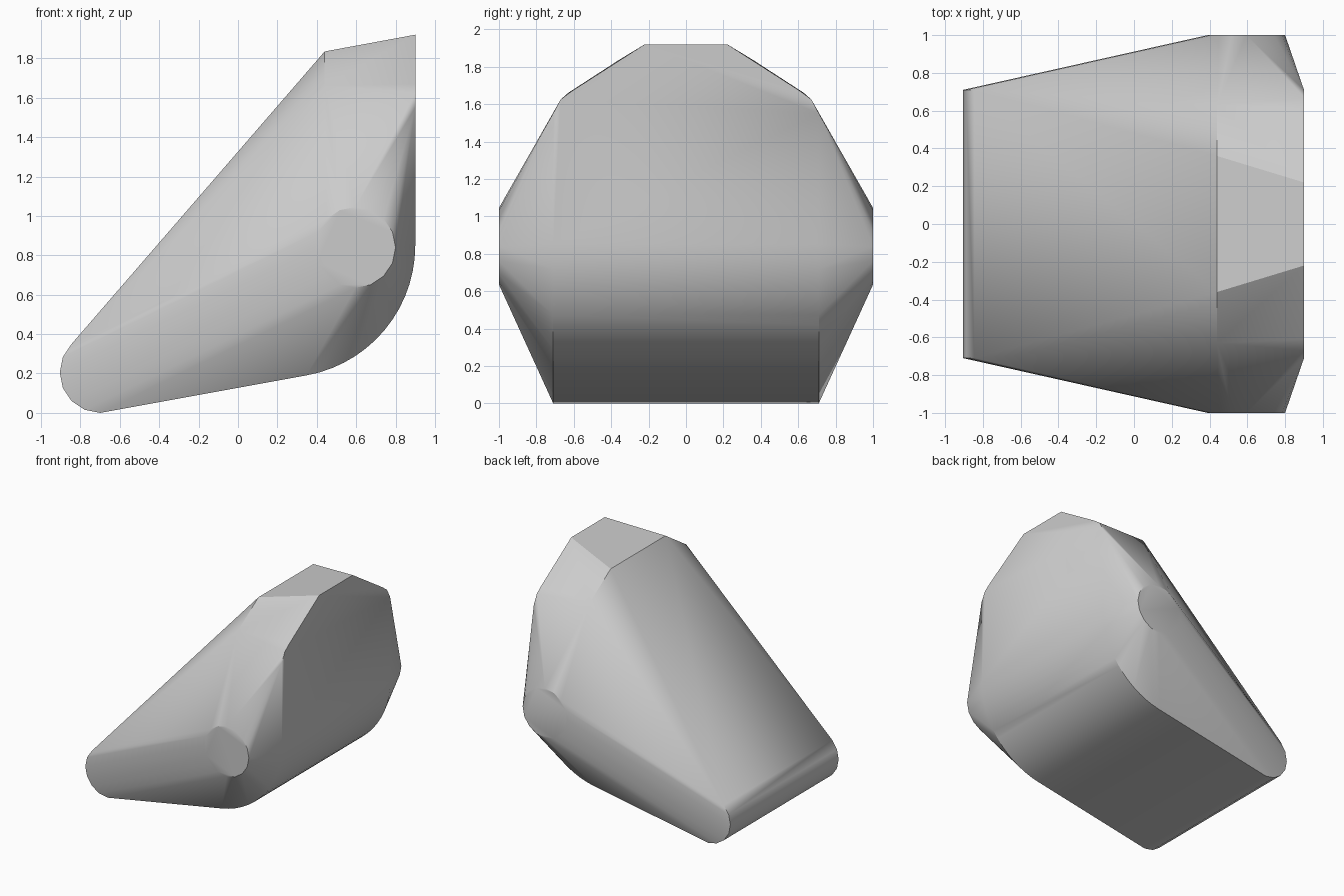
import bpy
import bmesh
from math import sin, cos, radians

cube = bpy.data.objects.get("Cube")
if cube:
    bpy.data.objects.remove(cube, do_unlink=True)


def disc(cx, cz, radius, half_width, start, end, steps):
    """Matching arcs in the xz plane on both sides of the body."""
    points = []
    for i in range(steps + 1):
        a = radians(start + (end - start) * i / steps)
        for side in (-1, 1):
            points.append((cx + radius * cos(a), side * half_width, cz + radius * sin(a)))
    return points


def mirrored(x, profile):
    """Points of a yz profile, repeated on both sides."""
    return [(x, side * y, z) for y, z in profile for side in (-1, 1)]


# Rounded toe, side bosses and the large curved heel
points = disc(-0.7, 0.205, 0.205, 0.71, 0, 337.5, 15)
points += disc(0.595, 0.84, 0.205, 1.0, 0, 337.5, 15)
points += disc(0.23, 0.85, 0.67, 0.71, -80, 0, 14)

# Faceted crown: front rim and flat back rim
points += mirrored(0.44, [(0.36, 1.835), (0.63, 1.66)])
points += mirrored(0.9, [(0.22, 1.92), (0.61, 1.67), (0.67, 1.625), (0.71, 1.55)])

# Wrap all of them in one convex shell
bm = bmesh.new()
for p in points:
    bm.verts.new(p)
hull = bmesh.ops.convex_hull(bm, input=bm.verts[:], use_existing_faces=False)
loose = {v for v in hull["geom_interior"] + hull["geom_unused"]
         if isinstance(v, bmesh.types.BMVert)}
bmesh.ops.delete(bm, geom=list(loose), context="VERTS")
bmesh.ops.dissolve_limit(bm, angle_limit=radians(0.5), verts=bm.verts[:], edges=bm.edges[:])
bmesh.ops.recalc_face_normals(bm, faces=bm.faces[:])

mesh = bpy.data.meshes.new("body_shell")
bm.to_mesh(mesh)
bm.free()
body = bpy.data.objects.new("body_shell", mesh)
bpy.context.collection.objects.link(body)

# Plain grey finish
grey = bpy.data.materials.new("plain_grey")
grey.use_nodes = True
colour = (0.6, 0.6, 0.6, 1)
grey.diffuse_color = colour
grey.node_tree.nodes["Principled BSDF"].inputs["Base Color"].default_value = colour
mesh.materials.append(grey)

# Smooth curves with crisp crown edges
bpy.ops.object.select_all(action="DESELECT")
body.select_set(True)
bpy.context.view_layer.objects.active = body
bpy.ops.object.shade_smooth_by_angle(angle=radians(30))
